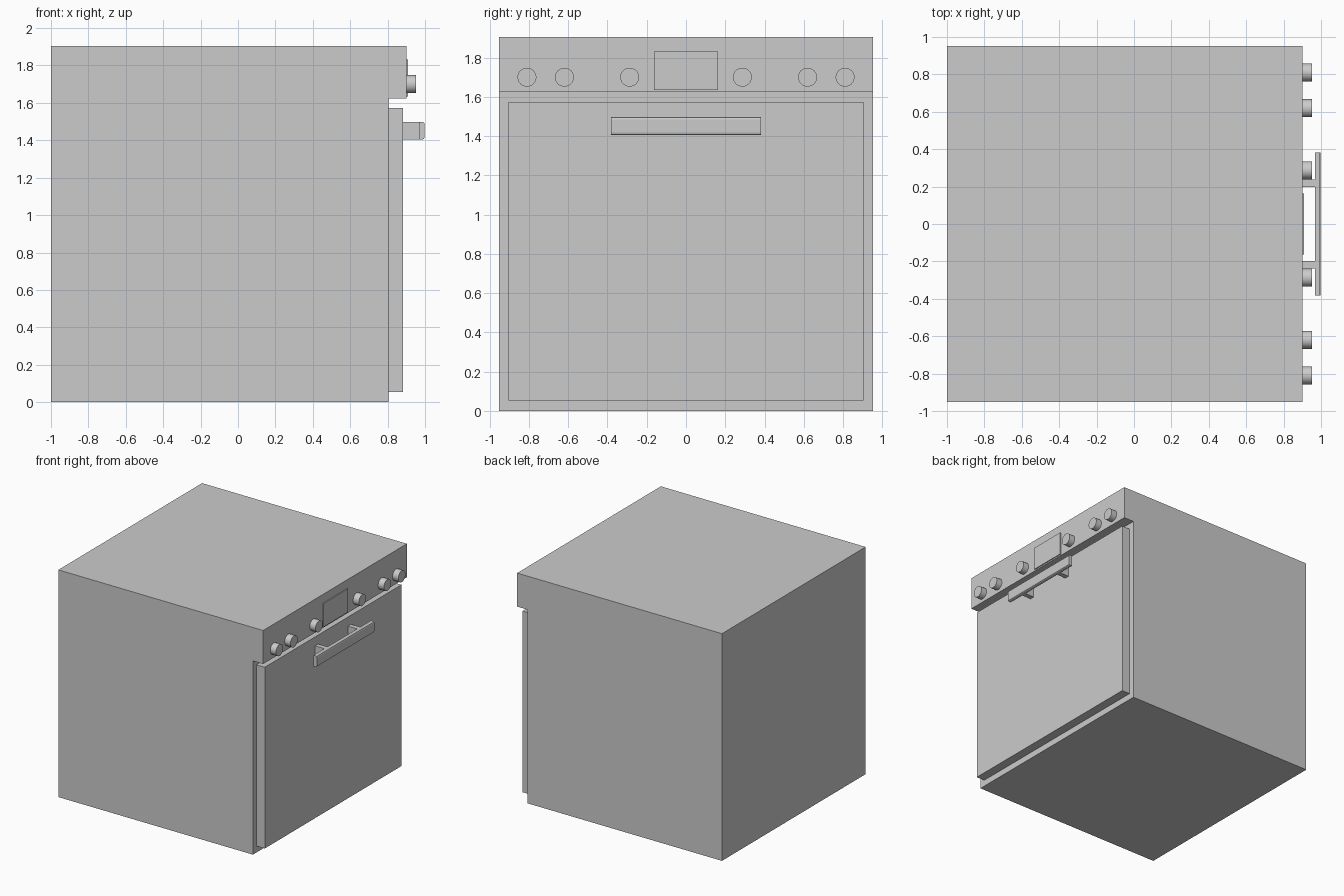
import bpy, bmesh, math

if "Cube" in bpy.data.objects:
    bpy.data.objects.remove(bpy.data.objects["Cube"])


def finish(name, bm):
    bmesh.ops.recalc_face_normals(bm, faces=bm.faces)
    me = bpy.data.meshes.new(name)
    bm.to_mesh(me)
    bm.free()
    ob = bpy.data.objects.new(name, me)
    bpy.context.collection.objects.link(ob)
    return ob


def prism(name, profile, y0, y1):
    """Extrude an (x, z) outline along y."""
    bm = bmesh.new()
    face = bm.faces.new([bm.verts.new((x, y0, z)) for x, z in profile])
    new = bmesh.ops.extrude_face_region(bm, geom=[face])["geom"]
    verts = [v for v in new if isinstance(v, bmesh.types.BMVert)]
    bmesh.ops.translate(bm, verts=verts, vec=(0, y1 - y0, 0))
    return finish(name, bm)


def box(name, x0, x1, y0, y1, z0, z1):
    return prism(name, [(x0, z0), (x1, z0), (x1, z1), (x0, z1)], y0, y1)


# Cabinet with overhanging control panel
prism("oven_body", [(-1, 0), (0.805, 0), (0.805, 1.624), (0.9, 1.624),
                    (0.9, 1.905), (-1, 1.905)], -0.952, 0.952)

# Door
box("door", 0.8, 0.882, -0.905, 0.905, 0.054, 1.574)

# Display panel
box("display", 0.89, 0.908, -0.162, 0.162, 1.635, 1.832)

# Handle bar with softened front edges, on two brackets
prism("handle_bar", [(0.968, 1.405), (0.989, 1.405), (0.995, 1.409),
                     (0.998, 1.418), (0.998, 1.485), (0.995, 1.494),
                     (0.989, 1.498), (0.968, 1.498)], -0.381, 0.381)
for side, label in ((-1, "left"), (1, "right")):
    y = side * 0.217
    box(f"handle_bracket_{label}", 0.875, 0.972, y - 0.02, y + 0.02, 1.405, 1.498)

# Control knobs
for i, y in enumerate((-0.81, -0.619, -0.287, 0.287, 0.619, 0.81)):
    bpy.ops.mesh.primitive_cylinder_add(vertices=32, radius=0.048, depth=0.063,
                                        location=(0.9215, y, 1.7),
                                        rotation=(0, math.pi / 2, 0))
    bpy.context.object.name = f"knob_{i + 1}"
    bpy.ops.object.shade_smooth_by_angle(angle=math.radians(30))
